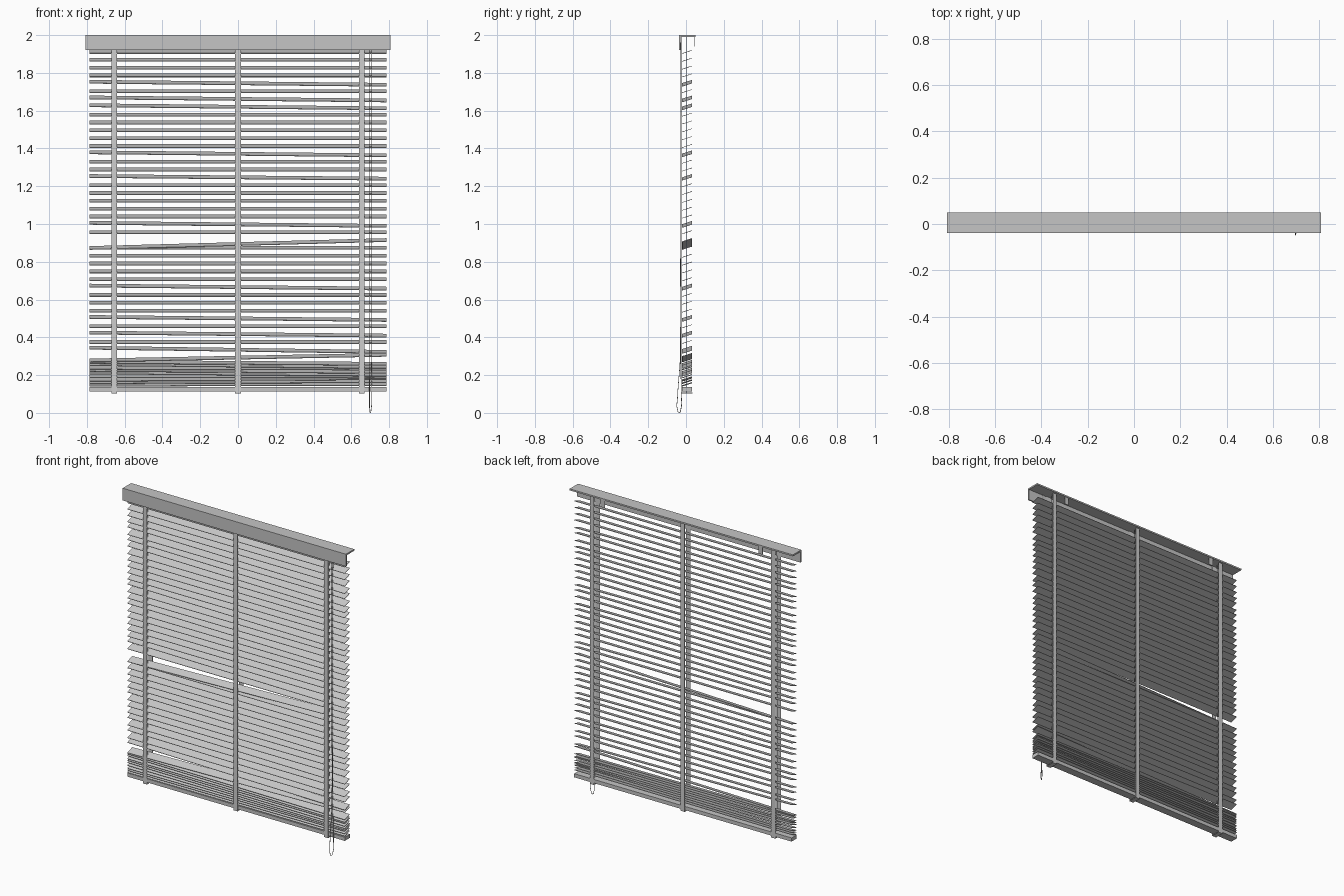
import bpy, math, random
from mathutils import Matrix

random.seed(4)
cube = bpy.data.objects.get("Cube")
if cube:
    bpy.data.objects.remove(cube)


def material(name, value):
    m = bpy.data.materials.new(name)
    m.use_nodes = True
    colour = (value, value, value, 1)
    m.diffuse_color = colour
    m.node_tree.nodes["Principled BSDF"].inputs["Base Color"].default_value = colour
    return m


RAIL = material("rail grey", 0.56)
SLAT = material("slat light grey", 0.6)
TAPE = material("tape pale grey", 0.62)
CORD = material("cord grey", 0.45)


def box(name, low, high, mat, pitch=0, roll=0):
    """Box between two corners, turned about its own centre."""
    bpy.ops.mesh.primitive_cube_add(size=1)
    ob = bpy.context.object
    ob.name = name
    size = [b - a for a, b in zip(low, high)]
    ob.data.transform(Matrix.Diagonal((*size, 1)))
    ob.location = [(a + b) / 2 for a, b in zip(low, high)]
    ob.rotation_euler = (pitch, roll, 0)
    ob.data.materials.append(mat)


def cord(name, points, radius):
    curve = bpy.data.curves.new(name, "CURVE")
    curve.dimensions = "3D"
    curve.bevel_depth = radius
    curve.bevel_resolution = 1
    curve.resolution_u = 6
    curve.use_fill_caps = True
    spline = curve.splines.new("BEZIER")
    spline.bezier_points.add(len(points) - 1)
    for bp, p in zip(spline.bezier_points, points):
        bp.co = p
        bp.handle_left_type = bp.handle_right_type = "AUTO"
    curve.materials.append(CORD)
    ob = bpy.data.objects.new(name, curve)
    bpy.context.collection.objects.link(ob)


# Head rail: top plate, front valance and rear brackets
W = 0.807
box("head_rail_top", (-W, -0.038, 1.99), (W, 0.049, 2.0), RAIL)
box("head_rail_valance", (-W, -0.038, 1.92), (W, -0.029, 1.992), RAIL)
for side, x in (("right", -0.57), ("left", 0.57)):
    box(f"bracket_{side}", (x - 0.015, 0.042, 1.94), (x + 0.015, 0.045, 1.991), RAIL)

# Slats: evenly spaced, a few hang crooked
HALF, PITCH = 0.786, math.radians(18)
crooked = {4: -0.016, 6: -0.016, 7: -0.016, 13: -0.016, 16: -0.014, 22: -0.016,
           24: 0.042, 30: -0.016, 34: -0.016, 36: -0.016, 38: -0.022, 39: 0.03}


def slat(index, z, rise):
    box(f"slat_{index}", (-HALF, -0.0215, z - 0.0015), (HALF, 0.0325, z + 0.0015),
        SLAT, PITCH, -math.atan(rise / (2 * HALF)))


for i in range(40):
    z = 1.911 - 0.0415 * i
    rise = crooked.get(i, 0)
    slat(i, z - (0.021 if i == 24 else 0), rise)

# Gathered slats resting on the bottom rail
for k in range(9):
    slat(40 + k, 0.265 - 0.0142 * k, random.uniform(-0.02, 0.02) * (1 - k / 12))
box("bottom_rail", (-HALF, -0.02, 0.114), (HALF, 0.032, 0.138), RAIL)

# Ladder tapes front and back, wrapped under the bottom rail, with lift cords
for side, x in (("right", -0.655), ("middle", 0), ("left", 0.655)):
    a, b = x - 0.015, x + 0.015
    box(f"tape_front_{side}", (a, -0.026, 0.103), (b, -0.024, 1.99), TAPE)
    box(f"tape_back_{side}", (a, 0.0335, 0.103), (b, 0.0345, 1.99), TAPE)
    box(f"tape_under_{side}", (a, -0.026, 0.103), (b, 0.0345, 0.107), TAPE)
    cord(f"lift_cord_{side}", [(x, 0.005, 0.105), (x, 0.005, 1.99)], 0.0015)

# Looped pull cord
cord("pull_cord", [
    (0.697, -0.026, 1.99), (0.697, -0.028, 1.0), (0.698, -0.03, 0.3),
    (0.696, -0.045, 0.08), (0.697, -0.046, 0.02), (0.7, -0.036, 0.002),
    (0.705, -0.027, 0.02), (0.708, -0.025, 0.1), (0.706, -0.029, 0.3),
    (0.705, -0.028, 1.0), (0.705, -0.026, 1.99)], 0.0018)
